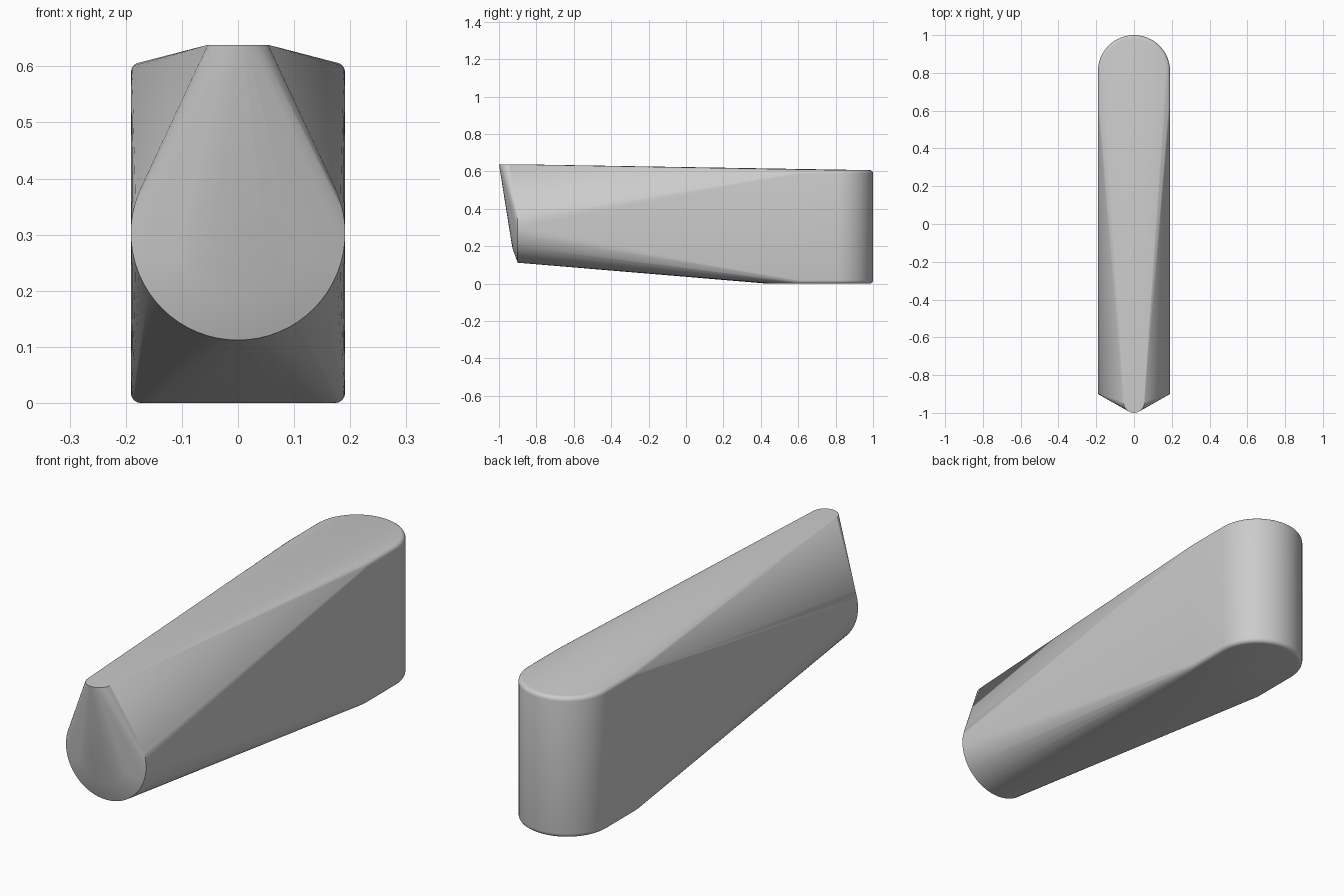
import bpy, bmesh
from math import sin, cos, pi
from mathutils import Vector

if "Cube" in bpy.data.objects:
    bpy.data.objects.remove(bpy.data.objects["Cube"])

N = 64
bm = bmesh.new()


def ring(center, radius, upright=False, n=N):
    """Circle of points; flat (xy) or upright (xz)."""
    for i in range(n):
        a = 2 * pi * i / n
        u, v = radius * cos(a), radius * sin(a)
        offset = Vector((u, 0, v)) if upright else Vector((u, v, 0))
        bm.verts.new(Vector(center) + offset)


# Rear block: two upright round posts with softened rims
R, H, B = 0.191, 0.607, 0.018
for y in (0.809, 0.611):
    for k in range(5):
        a = k / 4 * pi / 2
        r = R - B + B * cos(a)
        ring((0, y, B - B * sin(a)), r)
        ring((0, y, H - B + B * sin(a)), r)

# Front nose: large upright disc with a smaller disc ahead of it
ring((0, -0.9, 0.303), 0.191, True)
ring((0, -0.928, 0.303), 0.114, True)

# Small round tip at the upper front
ring((0, -0.945, 0.612), 0.05, n=32)
ring((0, -0.945, 0.638), 0.055, n=32)

# Skin all profiles with one convex shell
hull = bmesh.ops.convex_hull(bm, input=bm.verts[:])
loose = [v for v in bm.verts if not v.link_faces]
bmesh.ops.delete(bm, geom=loose, context='VERTS')
bmesh.ops.dissolve_limit(bm, angle_limit=0.004, verts=bm.verts[:], edges=bm.edges[:])
bmesh.ops.recalc_face_normals(bm, faces=bm.faces[:])

mesh = bpy.data.meshes.new("tapered_body")
bm.to_mesh(mesh)
bm.free()
body = bpy.data.objects.new("tapered_body", mesh)
bpy.context.collection.objects.link(body)
bpy.context.view_layer.objects.active = body
body.select_set(True)
bpy.ops.object.shade_smooth_by_angle(angle=0.5)
